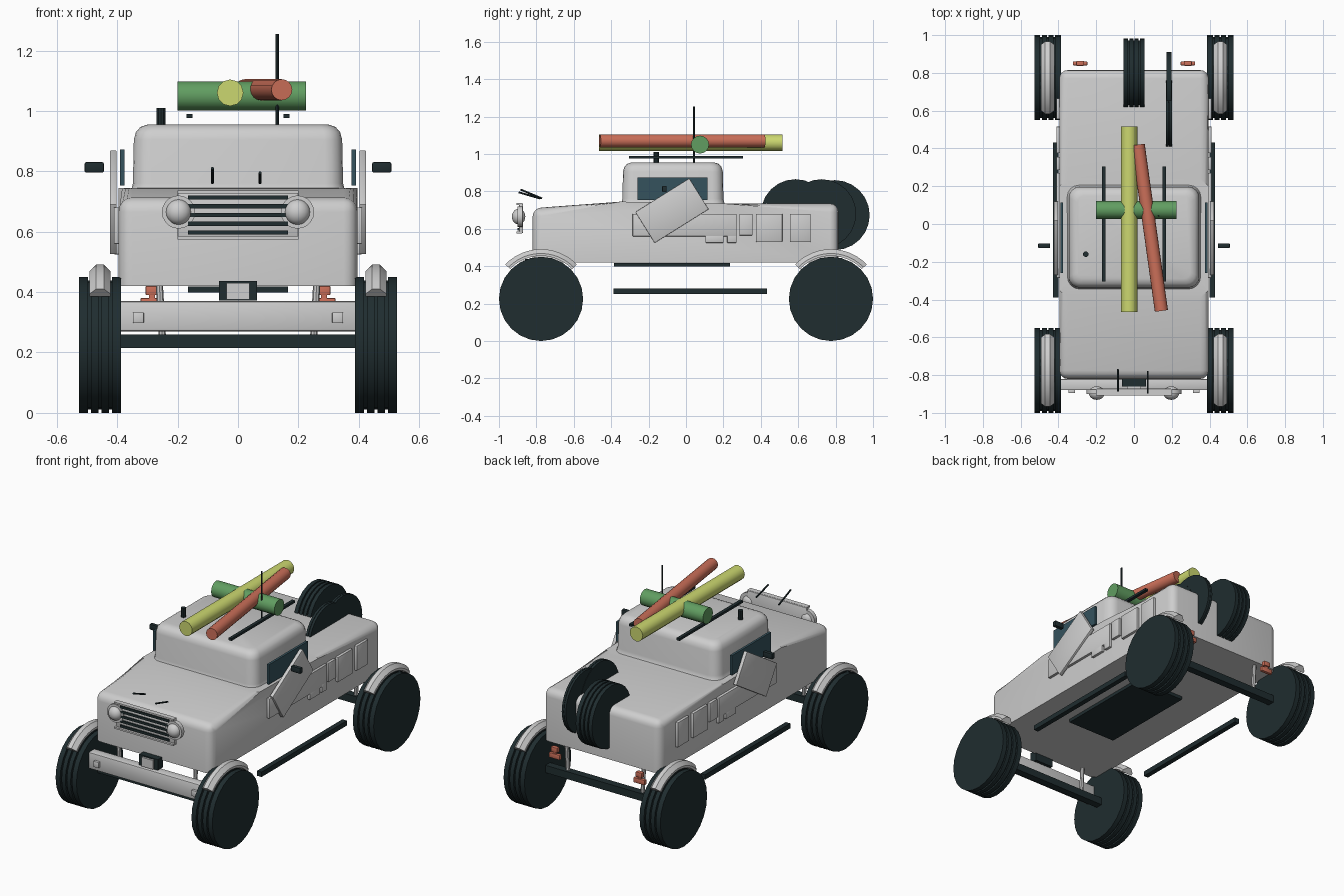
import bpy, bmesh, math
from mathutils import Vector, Matrix

old = bpy.data.objects.get("Cube")
if old:
    bpy.data.objects.remove(old)


def material(name, rgb):
    m = bpy.data.materials.new(name)
    m.use_nodes = True
    m.diffuse_color = (*rgb, 1)
    m.node_tree.nodes["Principled BSDF"].inputs["Base Color"].default_value = (*rgb, 1)
    return m


PAINT = material("pale grey paint", (0.62, 0.62, 0.62))
BLACK = material("black rubber", (0.014, 0.026, 0.029))
GLASS = material("blue glass", (0.035, 0.085, 0.11))
GREEN = material("green roll", (0.12, 0.34, 0.12))
YELLOW = material("yellow roll", (0.6, 0.68, 0.16))
RED = material("coral red", (0.6, 0.16, 0.1))


def finish(bm, name, mat, smooth=True):
    bmesh.ops.recalc_face_normals(bm, faces=bm.faces)
    me = bpy.data.meshes.new(name)
    bm.to_mesh(me)
    bm.free()
    me.materials.append(mat)
    ob = bpy.data.objects.new(name, me)
    bpy.context.collection.objects.link(ob)
    if smooth:
        bpy.ops.object.select_all(action="DESELECT")
        ob.select_set(True)
        bpy.context.view_layer.objects.active = ob
        bpy.ops.object.shade_smooth_by_angle(angle=math.radians(35))
    return ob


def box(name, mat, centre, size, bevel=0.0, tilt=0.0, segments=2):
    bm = bmesh.new()
    bmesh.ops.create_cube(bm, size=1, matrix=Matrix.Diagonal((*size, 1)))
    if bevel:
        bmesh.ops.bevel(bm, geom=bm.edges[:], offset=bevel, segments=segments,
                        profile=0.5, affect="EDGES")
    bm.transform(Matrix.Translation(centre) @ Matrix.Rotation(tilt, 4, "X"))
    return finish(bm, name, mat, bevel > 0)


def rod(name, mat, a, b, radius, sides=8):
    a, b = Vector(a), Vector(b)
    bm = bmesh.new()
    bmesh.ops.create_cone(bm, cap_ends=True, segments=sides, radius1=radius,
                          radius2=radius, depth=(b - a).length)
    bm.transform(Matrix.Translation((a + b) / 2) @ (b - a).to_track_quat("Z", "Y").to_matrix().to_4x4())
    return finish(bm, name, mat)


def loft(name, mat, rings, closed=False):
    bm = bmesh.new()
    loops = [[bm.verts.new(p) for p in ring] for ring in rings]
    n = len(loops[0])
    pairs = list(zip(loops, loops[1:]))
    for low, high in pairs:
        for i in range(n):
            j = (i + 1) % n
            bm.faces.new((low[i], low[j], high[j], high[i]))
    bm.faces.new(loops[0])
    bm.faces.new(loops[-1])
    return finish(bm, name, mat)


def tyre(name, centre, radius, half, grooves=3, sides=24):
    # tread with square grooves, revolved round the x axis
    profile = [(-half, radius * 0.9), (-half, radius)]
    for k in range(grooves):
        g = half * 2 * ((k + 1) / (grooves + 1) - 0.5)
        w = half * 0.07
        profile += [(g - w, radius), (g - w, radius * 0.95), (g + w, radius * 0.95), (g + w, radius)]
    profile += [(half, radius), (half, radius * 0.9)]
    rings = []
    for x, r in profile:
        rings.append([(centre[0] + x,
                       centre[1] + r * math.sin(math.tau * i / sides),
                       centre[2] + r * math.cos(math.tau * i / sides)) for i in range(sides)])
    loft(name, BLACK, rings)


def rounded_rect(hx, y0, y1, z, r):
    points = []
    corners = [(hx, y1, 0), (-hx, y1, 90), (-hx, y0, 180), (hx, y0, 270)]
    for x, y, start in corners:
        cx, cy = x - math.copysign(r, x), y - (r if y == y1 else -r)
        for k in range(5):
            t = math.radians(start + k * 22.5)
            points.append((cx + r * math.cos(t), cy + r * math.sin(t), z))
    return points


# Lower body: side profile pulled across and rounded
side = [(-.82, .42), (-.82, .71), (-.35, .745), (.2, .735), (.815, .735), (.815, .42)]
bm = bmesh.new()
left = [bm.verts.new((.395, y, z)) for y, z in side]
right = [bm.verts.new((-.395, y, z)) for y, z in side]
bm.faces.new(left)
bm.faces.new(right[::-1])
for i in range(len(side)):
    j = (i + 1) % len(side)
    bm.faces.new((left[i], right[i], right[j], left[j]))
upper = [e for e in bm.edges if max(v.co.z for v in e.verts) > .6]
bmesh.ops.bevel(bm, geom=upper, offset=.045, segments=4, profile=0.5, affect="EDGES")
finish(bm, "body", PAINT)

# Cab with flared foot and rounded roof
levels = [(.70, .035), (.715, .02), (.735, .006), (.76, 0), (.905, -.003),
          (.93, -.01), (.947, -.025), (.955, -.05)]
loft("cab", PAINT, [rounded_rect(.348 + g, -.34 - g, .2 + g, z, .06 + g * .5) for z, g in levels])

# Wheels, axles, fenders and shock absorbers
for end, y in (("front", -.775), ("rear", .775)):
    box(end + "_axle", BLACK, (0, y, .237), (.78, .045, .045))
    for s, lr in ((1, "left"), (-1, "right")):
        tyre(f"{end}_{lr}_wheel", (s * .457, y, .225), .225, .07)
        rings = []
        for k in range(13):
            t = math.radians(-46 + 92 * k / 12)
            section = [(-.035, .23), (-.035, .243), (-.013, .266), (.013, .266), (.035, .243), (.035, .23)]
            rings.append([(s * .457 + dx, y + r * math.sin(t), .225 + r * math.cos(t)) for dx, r in section])
        loft(f"{end}_{lr}_fender", PAINT, rings)
        rod(f"{end}_{lr}_shock", PAINT, (s * .25, y, .24), (s * .262, y, .45), .012)

# Spare wheels in the bed
tyre("spare_wheel_back", (0, .795, .673), .187, .055)
tyre("spare_wheel_side_front", (.185, .585, .68), .185, .016, 1)
tyre("spare_wheel_side_back", (.185, .725, .68), .185, .014, 1)

# Front bumper and winch
box("front_bumper", PAINT, (0, -.85, .32), (.79, .06, .1), .008)
box("winch", BLACK, (0, -.835, .405), (.125, .05, .065))
box("winch_drum", PAINT, (0, -.862, .403), (.075, .02, .055))
box("skid_plate", BLACK, (0, -.075, .408), (.33, .62, .02))

# Grille panel
box("grille_panel", PAINT, (0, -.882, .656), (.4, .022, .16), .006)
for k in range(5):
    box("grille_slat", BLACK, (0, -.894, .597 + k * .029), (.33, .012, .014))
for edge in (.58, .732):
    box("grille_trim", PAINT, (0, -.892, edge), (.4, .03, .01))

# Wipers above the hood
rod("right_wiper", BLACK, (-.085, -.885, .81), (-.085, -.77, .762), .005)
rod("left_wiper", BLACK, (.073, -.895, .795), (.073, -.78, .762), .005)

# Parts repeated on both sides
for s, lr in ((1, "left"), (-1, "right")):
    bm = bmesh.new()
    bmesh.ops.create_uvsphere(bm, u_segments=20, v_segments=10, radius=1)
    bm.transform(Matrix.Translation((s * .197, -.895, .665)) @ Matrix.Diagonal((.042, .036, .042, 1)))
    finish(bm, lr + "_headlight", PAINT)
    rod(lr + "_headlight_ring", PAINT, (s * .197, -.9, .665), (s * .197, -.875, .665), .055, 20)
    box(lr + "_bumper_light", PAINT, (s * .33, -.885, .315), (.036, .02, .036), .003)
    box(lr + "_sill_bar", BLACK, (s * .415, .022, .265), (.03, .82, .03))
    box(lr + "_window", GLASS, (s * .383, -.073, .813), (.014, .375, .12))
    box(lr + "_open_door", PAINT, (s * .413, -.075, .697), (.022, .34, .195), .003, math.radians(32))
    box(lr + "_mirror", BLACK, (s * .476, -.115, .813), (.063, .024, .034), .004)
    box(lr + "_roof_rail", BLACK, (s * .16, 0, .983), (.02, .61, .014))
    box(lr + "_tail_light", RED, (s * .285, .85, .405), (.042, .025, .03), .003)
    box(lr + "_tail_light_base", RED, (s * .285, .85, .365), (.075, .02, .03), .003)
    box(lr + "_tail_light_stem", RED, (s * .285, .848, .385), (.02, .015, .05))
    # raised panels along the flank
    for y0, y1, z0, z1 in ((-.285, .27, .56, .68), (.105, .2, .525, .565), (.22, .27, .525, .575),
                           (.285, .355, .565, .68), (.375, .515, .53, .68), (.555, .665, .53, .68)):
        box(lr + "_side_panel", PAINT, (s * .4, (y0 + y1) / 2, (z0 + z1) / 2),
            (.022, y1 - y0, z1 - z0), .002)

# Roof fittings and rolled cargo
rod("antenna", BLACK, (.13, .043, .94), (.13, .043, 1.255), .005)
rod("roof_vent", BLACK, (-.255, -.16, .94), (-.255, -.16, 1.01), .015, 10)
rod("green_roll", GREEN, (-.2, .075, 1.05), (.225, .075, 1.05), .048, 16)
rod("yellow_roll", YELLOW, (-.026, -.465, 1.06), (-.026, .515, 1.06), .044, 12)
rod("red_roll", RED, (.145, -.46, 1.07), (.022, .42, 1.07), .035, 16)
